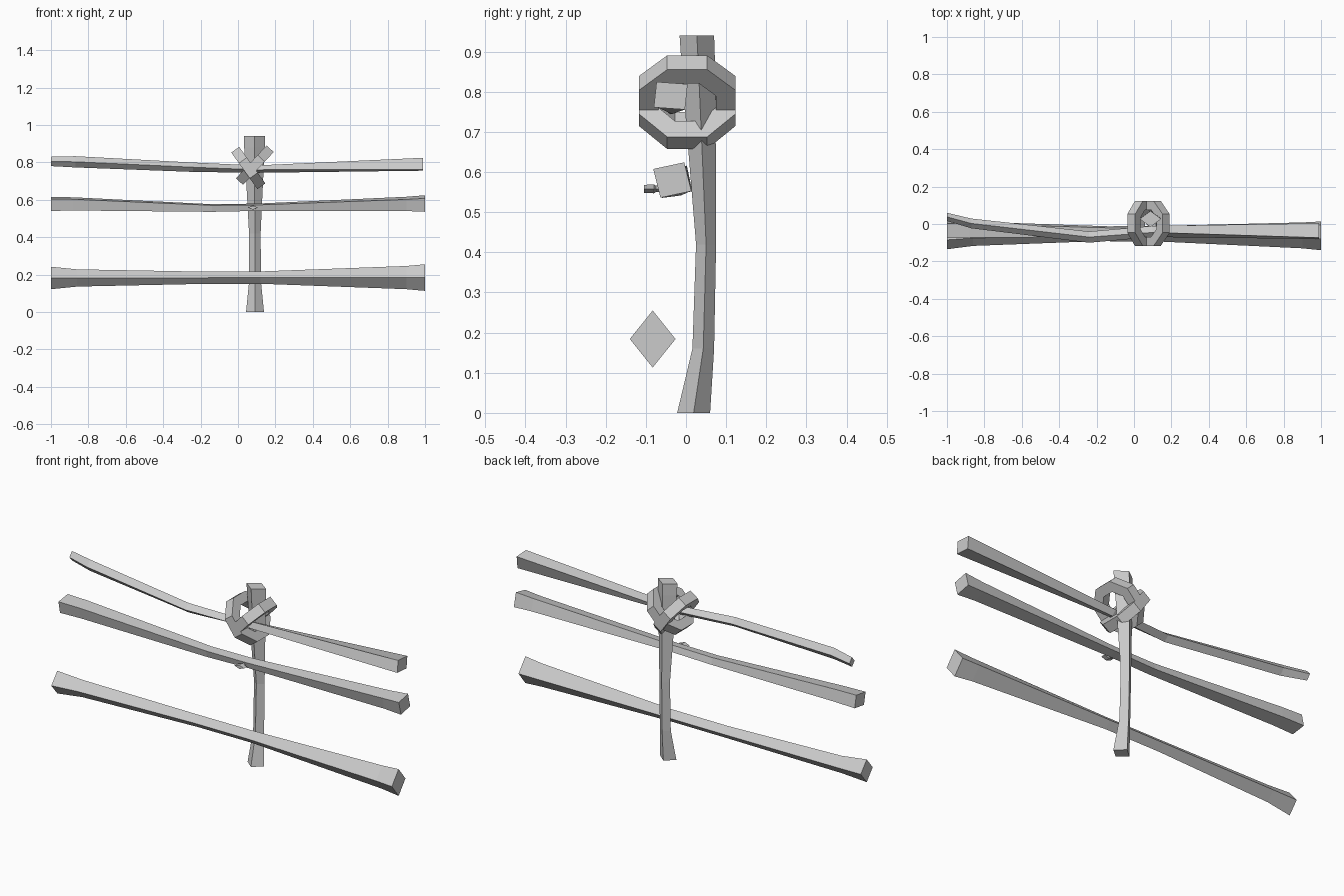
import bpy, math
from mathutils import Vector

if "Cube" in bpy.data.objects:
    bpy.data.objects.remove(bpy.data.objects["Cube"])


def loft(name, rings, closed=False):
    """Skin four-sided cross-sections into one flat-shaded mesh."""
    n = len(rings)
    verts = [tuple(p) for r in rings for p in r]
    faces = []
    for i in range(n if closed else n - 1):
        a, b = i * 4, ((i + 1) % n) * 4
        for k in range(4):
            m = (k + 1) % 4
            faces.append((a + k, a + m, b + m, b + k))
    if not closed:
        faces += [(3, 2, 1, 0), tuple(range(n * 4 - 4, n * 4))]
    me = bpy.data.meshes.new(name)
    me.from_pydata(verts, [], faces)
    ob = bpy.data.objects.new(name, me)
    bpy.context.collection.objects.link(ob)
    bpy.context.view_layer.objects.active = ob
    bpy.ops.object.mode_set(mode='EDIT')
    bpy.ops.mesh.select_all(action='SELECT')
    bpy.ops.mesh.normals_make_consistent(inside=False)
    bpy.ops.object.mode_set(mode='OBJECT')
    return ob


def rail(name, stations):
    """Stations: x, y centre, z centre, half depth, half height, roll in degrees."""
    rings = []
    for x, y, z, dy, dz, roll in stations:
        ring = []
        for k in range(4):
            a = math.radians(roll + 90 * k)
            ring.append((x, y + dy * math.cos(a), z + dz * math.sin(a)))
        rings.append(ring)
    return loft(name, rings)


# Upright post: diamond section, wavering slightly
post = [(0.0, 0.091, 0.019, 0.048, 0.041), (0.16, 0.091, 0.043, 0.032, 0.027),
        (0.42, 0.090, 0.050, 0.031, 0.025), (0.70, 0.089, 0.038, 0.045, 0.036),
        (0.88, 0.088, 0.030, 0.055, 0.042), (0.94, 0.088, 0.027, 0.057, 0.043)]
loft("post", [[(x + rx, y, z), (x, y + ry, z), (x - rx, y, z), (x, y - ry, z)]
              for z, x, y, rx, ry in post])

# Three rough rails, thinner in the middle
rail("bottom_rail", [(-1, -0.085, 0.182, 0.05, 0.06, 0), (-0.86, -0.075, 0.182, 0.042, 0.046, 0),
                     (-0.2, -0.06, 0.183, 0.032, 0.033, 0), (0.12, -0.06, 0.184, 0.033, 0.033, 0),
                     (0.9, -0.078, 0.184, 0.052, 0.062, 0), (1, -0.083, 0.184, 0.057, 0.071, 0)])
rail("middle_rail", [(-1, -0.030, 0.578, 0.056, 0.046, 55), (-0.88, -0.030, 0.578, 0.053, 0.043, 55),
                     (-0.14, -0.040, 0.556, 0.034, 0.025, 55), (0.1, -0.040, 0.56, 0.034, 0.023, 58),
                     (0.9, -0.034, 0.578, 0.050, 0.045, 58), (1, -0.034, 0.580, 0.056, 0.052, 58)])
rail("top_rail", [(-1, 0.038, 0.805, 0.022, 0.025, 0), (-0.87, 0.003, 0.803, 0.026, 0.030, 0),
                  (-0.24, -0.070, 0.774, 0.030, 0.025, 0), (0.1, -0.040, 0.764, 0.030, 0.020, 10),
                  (0.99, -0.038, 0.790, 0.055, 0.045, 40)])


# Two crossed rope loops lashing the top rail to the post
def rope(name, centre, axis, r=0.104, h=0.026, n=8):
    c, d, e = Vector(centre), Vector(axis).normalized(), Vector((0, 1, 0))
    side = d.cross(e)
    rings = []
    for i in range(n):
        a = 2 * math.pi * (i + 0.5) / n
        out = d * math.cos(a) + e * math.sin(a)
        rings.append([c + out * (r + u * h) + side * (v * h)
                      for u, v in ((1, 1), (1, -1), (-1, -1), (-1, 1))])
    return loft(name, rings, True)


rope("rope_loop_left", (0.055, 0.003, 0.77), (-0.58, 0, 0.81))
rope("rope_loop_right", (0.09, 0.003, 0.785), (0.68, 0, 0.73))

# Peg through the middle rail
loft("peg", [[(0.08 + sx * w, y, 0.558 + sz * t) for sx, sz in ((1, 0), (0, 1), (-1, 0), (0, -1))]
             for y, w, t in ((-0.104, 0.028, 0.010), (-0.08, 0.028, 0.011), (-0.075, 0.012, 0.008),
                             (-0.03, 0.012, 0.008))])
